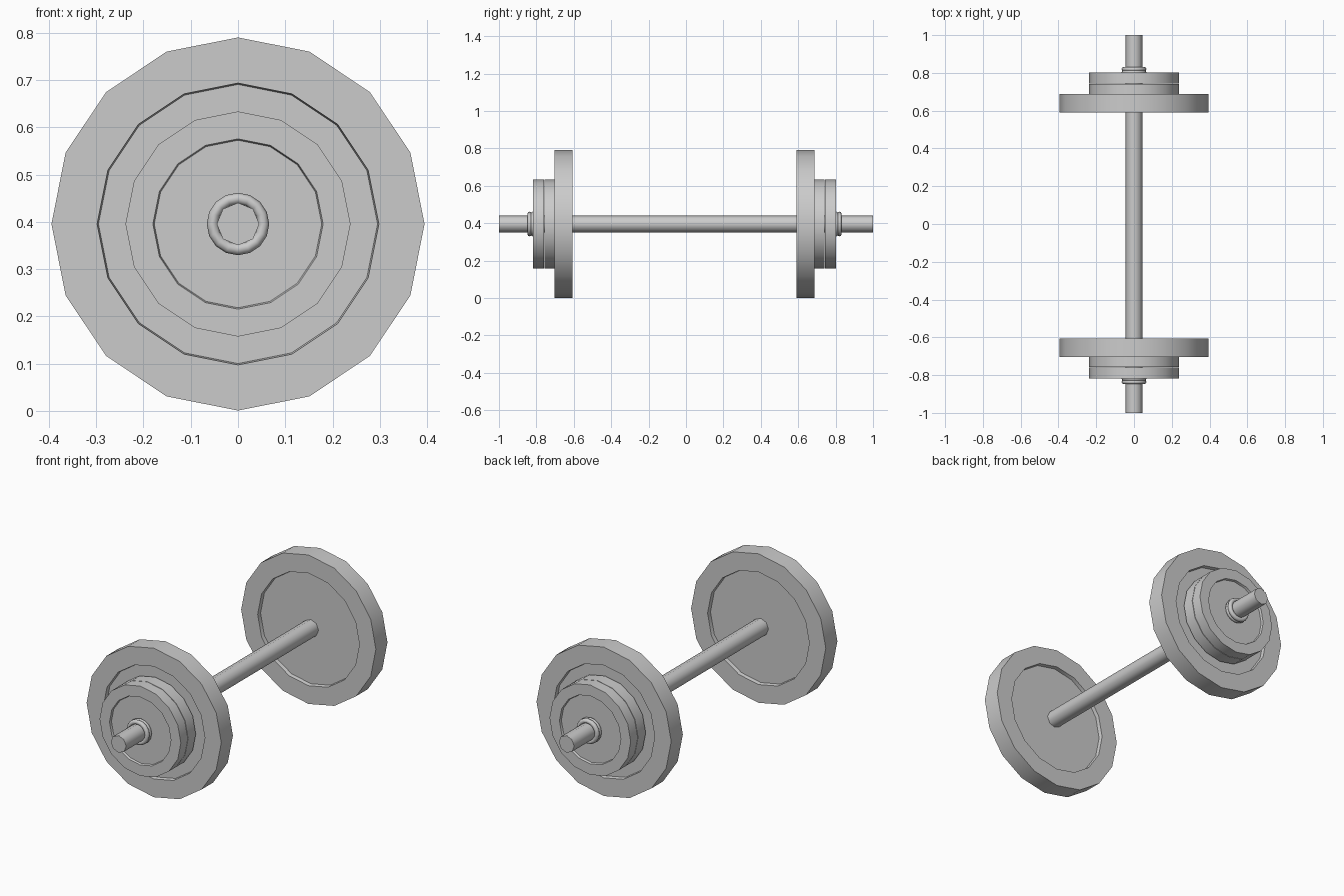
import bpy, bmesh
from math import radians, sin, cos, tau

if "Cube" in bpy.data.objects:
    bpy.data.objects.remove(bpy.data.objects["Cube"])

AXIS_Z = 0.3955      # height of the bar
MID_Y = -0.008       # the weights sit slightly off centre on the bar


def finish(obj, angle):
    bpy.ops.object.select_all(action='DESELECT')
    obj.select_set(True)
    bpy.context.view_layer.objects.active = obj
    bpy.ops.object.shade_smooth_by_angle(angle=radians(angle))


def lathe(name, profile, sides, angle=30, closed=False, y0=0.0, flip=1):
    """Revolve (radius, distance) points round the bar axis."""
    bm = bmesh.new()
    rings = []
    for r, d in profile:
        rings.append([bm.verts.new((r * sin(tau * i / sides), y0 + flip * d,
                                    AXIS_Z + r * cos(tau * i / sides)))
                      for i in range(sides)])
    pairs = list(zip(rings, rings[1:]))
    if closed:
        pairs.append((rings[-1], rings[0]))
    else:
        bm.faces.new(rings[0])
        bm.faces.new(rings[-1])
    for a, b in pairs:
        for i in range(sides):
            j = (i + 1) % sides
            bm.faces.new((a[i], a[j], b[j], b[i]))
    bmesh.ops.recalc_face_normals(bm, faces=bm.faces)
    mesh = bpy.data.meshes.new(name)
    bm.to_mesh(mesh)
    bm.free()
    obj = bpy.data.objects.new(name, mesh)
    bpy.context.collection.objects.link(obj)
    finish(obj, angle)
    return obj


def plate(name, radius, dish, d0, d1, depth, flip):
    """Disc with a shallow dish sunk into both faces."""
    profile = [(dish - 0.003, d0 + depth), (dish, d0), (radius, d0),
               (radius, d1), (dish, d1), (dish - 0.003, d1 - depth)]
    lathe(name, profile, 16, y0=MID_Y, flip=flip)


def collar(name, d, flip):
    """Rounded ring that holds the plates."""
    profile = [(0.054 + 0.012 * cos(tau * k / 8), d + 0.012 * sin(tau * k / 8))
               for k in range(8)]
    lathe(name, profile, 16, angle=60, closed=True, y0=MID_Y, flip=flip)


# Bar
lathe("bar", [(0.045, -1.0), (0.045, 1.0)], 8, angle=50)

# Weights and collars on both ends
for side, flip in (("front", -1), ("back", 1)):
    plate(side + "_large_plate", 0.3945, 0.298, 0.598, 0.695, 0.02, flip)
    plate(side + "_inner_small_plate", 0.238, 0.18, 0.685, 0.749, 0.012, flip)
    plate(side + "_outer_small_plate", 0.238, 0.18, 0.752, 0.81, 0.012, flip)
    collar(side + "_inner_collar", 0.811, flip)
    collar(side + "_outer_collar", 0.828, flip)
